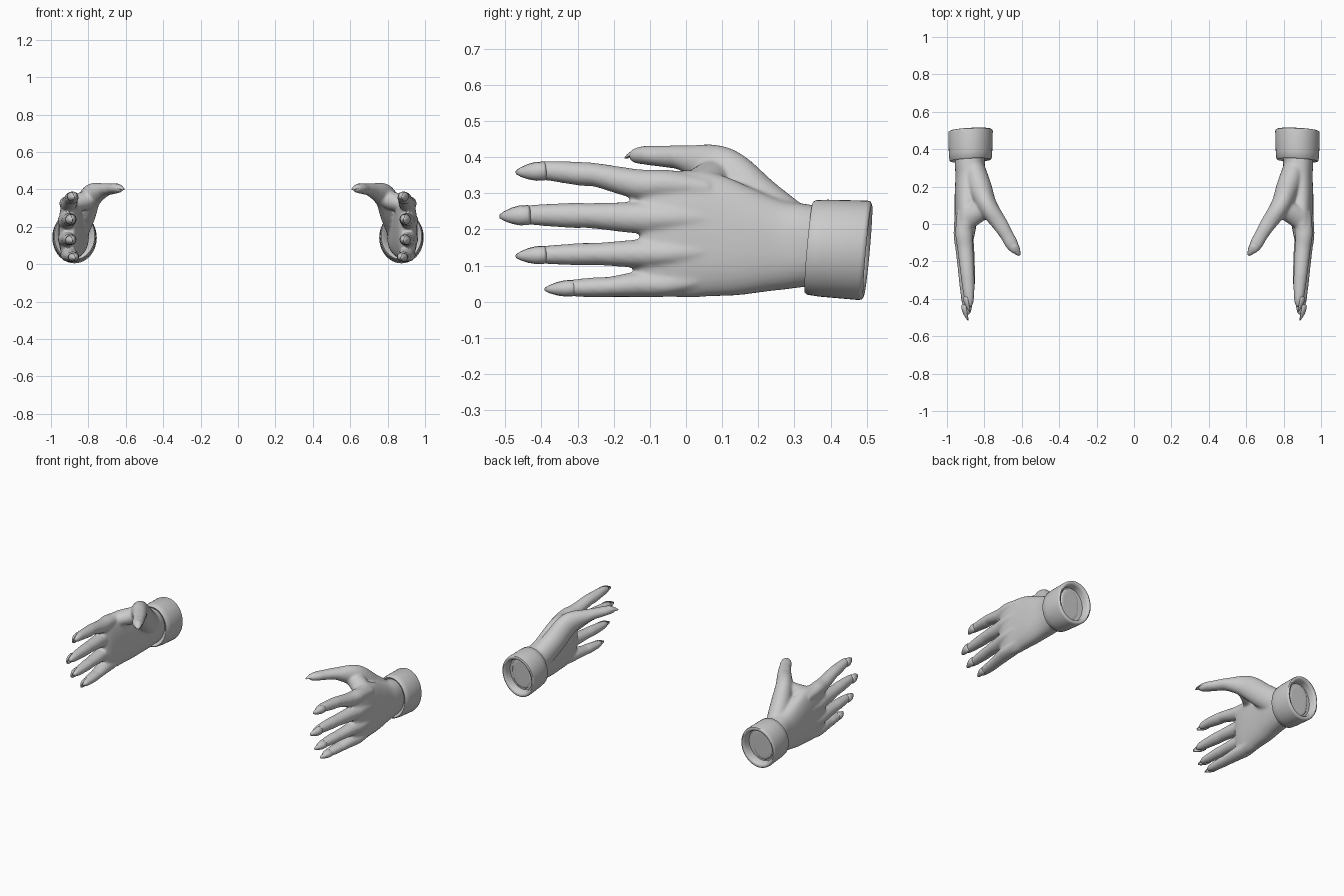
import bpy, bmesh, math
from mathutils import Vector

if "Cube" in bpy.data.objects:
    bpy.data.objects.remove(bpy.data.objects["Cube"])

Z = Vector((0, 0, 1))


def spline(rows, n=5):
    # Catmull-Rom through rows of (x, y, z, side radius, up radius)
    out = []
    for i in range(len(rows) - 1):
        a, b, c, d = (rows[max(0, min(len(rows) - 1, i + k))] for k in (-1, 0, 1, 2))
        for s in range(n):
            t = s / n
            out.append([0.5 * (2 * q + (r - p) * t + (2 * p - 5 * q + 4 * r - w) * t * t
                               + (3 * q - p - 3 * r + w) * t ** 3)
                        for p, q, r, w in zip(a, b, c, d)])
    out.append(list(rows[-1]))
    return out


def tube(bm, rows, power=1.0, seg=32):
    # closed elliptical tube along a path
    rows = spline(rows)
    pts = [Vector(r[:3]) for r in rows]
    rings = []
    for i, r in enumerate(rows):
        t = (pts[min(i + 1, len(pts) - 1)] - pts[max(i - 1, 0)]).normalized()
        side = t.cross(Z).normalized()
        up = side.cross(t)
        ring = []
        for k in range(seg):
            a = 2 * math.pi * k / seg
            c, s = math.cos(a), math.sin(a)
            c = math.copysign(abs(c) ** power, c)
            s = math.copysign(abs(s) ** power, s)
            ring.append(bm.verts.new(pts[i] + side * c * r[3] + up * s * r[4]))
        rings.append(ring)
    for a, b in zip(rings, rings[1:]):
        for k in range(seg):
            bm.faces.new((a[k], a[(k + 1) % seg], b[(k + 1) % seg], b[k]))
    bm.faces.new(rings[0])
    bm.faces.new(rings[-1])


def nail(bm, base, tip, normal, width, bow):
    # curved plate tapering to a point
    base, tip, normal = Vector(base), Vector(tip), Vector(normal).normalized()
    side = (tip - base).cross(normal).normalized()
    grid = []
    for v, w in ((0, 0.75), (0.08, 1), (0.35, 1), (0.6, 0.8), (0.85, 0.45), (1, 0.12)):
        row = []
        for k in range(9):
            a = math.radians(-85 + 170 * k / 8)
            row.append(bm.verts.new(base.lerp(tip, v) + side * width * w * math.sin(a)
                                    + normal * bow * (w * math.cos(a) - 0.3 * v)))
        grid.append(row)
    for a, b in zip(grid, grid[1:]):
        for k in range(8):
            bm.faces.new((a[k], a[k + 1], b[k + 1], b[k]))


def finish(bm, name):
    bmesh.ops.recalc_face_normals(bm, faces=bm.faces)
    me = bpy.data.meshes.new(name)
    bm.to_mesh(me)
    bm.free()
    for p in me.polygons:
        p.use_smooth = True
    ob = bpy.data.objects.new(name, me)
    bpy.context.collection.objects.link(ob)
    return ob


# fingers: knuckle z, middle z, tip z, mid x, flesh end y, nail tip y, thickness
FINGERS = {
    "index": (0.325, 0.350, 0.362, 0.893, -0.445, -0.47, 0.033),
    "middle": (0.232, 0.238, 0.240, 0.903, -0.485, -0.515, 0.035),
    "ring": (0.133, 0.132, 0.130, 0.903, -0.445, -0.47, 0.031),
    "little": (0.048, 0.041, 0.038, 0.888, -0.365, -0.39, 0.028),
}

hand, nails = bmesh.new(), bmesh.new()

# palm and wrist
tube(hand, [(.875, .46, .145, .07, .10), (.877, .33, .155, .08, .115),
            (.880, .25, .157, .075, .127), (.890, .15, .168, .069, .153),
            (.897, .05, .185, .062, .174), (.902, -.03, .188, .055, .175),
            (.903, -.09, .188, .043, .163), (.902, -.125, .188, .027, .15)], 0.85)

# thumb with its fleshy base, and the web to the index finger
tube(hand, [(.865, .32, .17, .06, .08), (.825, .20, .27, .063, .075),
            (.785, .10, .362, .053, .068), (.717, 0, .396, .042, .037),
            (.680, -.06, .402, .036, .030), (.655, -.105, .405, .035, .027),
            (.635, -.14, .404, .025, .021), (.628, -.155, .403, .012, .011)])
tube(hand, [(.76, .08, .365, .05, .04), (.82, .07, .34, .055, .05), (.89, .03, .32, .06, .045)])

# fingers and their nails
for z0, z1, z2, x, end, tip, r in FINGERS.values():
    L = -0.1 - end
    tube(hand, [(x + .010, .06, z0 * .9 + .02, .045, r), (x + .016, -.05, z0, .046, r * 1.2),
                (x + .009, -.13, z0, .043, r * 1.25),
                (x, -.1 - L * .42, z1, .037, r * 1.0),
                (x - .004, -.1 - L * .55, z1 + (z2 - z1) * .3, .036, r),
                (x - .010, -.1 - L * .80, z2, .029, r * .84),
                (x - .014, -.1 - L * .93, z2, .021, r * .66),
                (x - .015, end, z2, .010, r * .32)])
    nail(nails, (x - .005, tip + .085, z2), (x - .012, tip, z2 - .004), (1, -.1, 0), r * .72, .025)
nail(nails, (.652, -.107, .410), (.612, -.167, .402), (-.1, -.1, 1), .024, .020)

ob = finish(hand, "hands")
m = ob.modifiers.new("fuse", "REMESH")
m.mode = "VOXEL"
m.voxel_size = 0.007
m.use_smooth_shade = True
m = ob.modifiers.new("soften", "SMOOTH")
m.factor, m.iterations = 0.5, 8
ob.modifiers.new("other_side", "MIRROR")

ob = finish(nails, "nails")
m = ob.modifiers.new("thickness", "SOLIDIFY")
m.thickness, m.offset = 0.005, 0
ob.modifiers.new("other_side", "MIRROR")

# cuffs: lathed ring, slightly tilted, with a recessed disc at the back
cuff = bmesh.new()
PROFILE = [(.075, .375), (.098, .346), (.108, .340), (.113, .346), (.116, .38), (.119, .49),
           (.117, .499), (.110, .503), (.100, .499), (.095, .49), (.092, .455), (.001, .455)]
SEG = 48
rings = []
for r, y in PROFILE:
    ring = []
    for k in range(SEG):
        a = 2 * math.pi * k / SEG
        dx, dz = r * math.cos(a), r * 1.155 * math.sin(a)
        ring.append(cuff.verts.new((.874 + dx, y + .09 * dz - .05 * dx,
                                    .146 + dz - .055 * (y - .42))))
    rings.append(ring)
for a, b in zip(rings, rings[1:]):
    for k in range(SEG):
        cuff.faces.new((a[k], a[(k + 1) % SEG], b[(k + 1) % SEG], b[k]))
cuff.faces.new(rings[-1])
ob = finish(cuff, "cuffs")
ob.modifiers.new("other_side", "MIRROR")
bpy.context.view_layer.objects.active = ob
ob.select_set(True)
bpy.ops.object.shade_smooth_by_angle(angle=math.radians(50))
